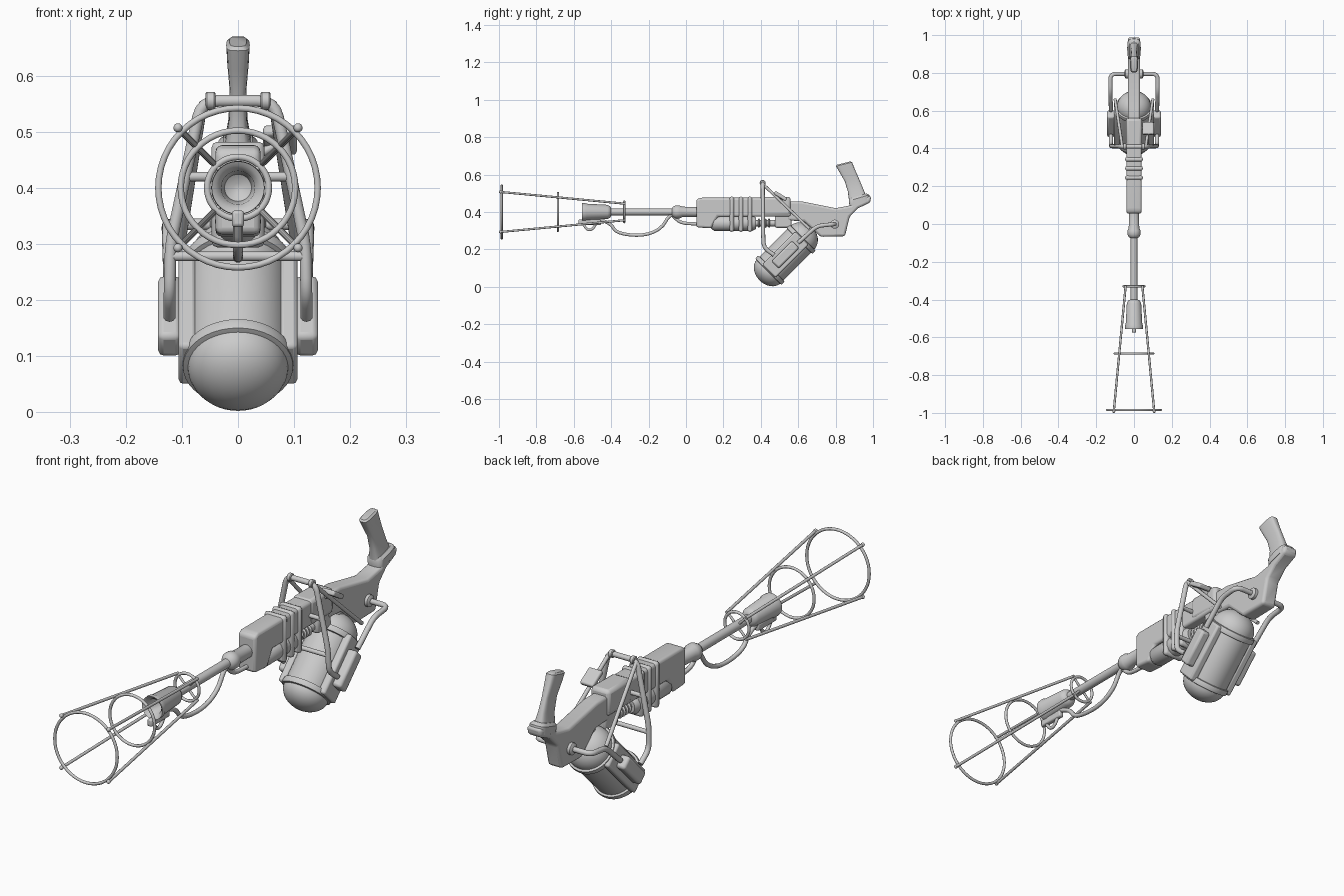
import bpy, bmesh, math
from mathutils import Vector, Matrix

if "Cube" in bpy.data.objects:
    bpy.data.objects.remove(bpy.data.objects["Cube"])

steel = bpy.data.materials.new("grey_metal")
steel.use_nodes = True
GREY = (0.6, 0.6, 0.6, 1)
steel.diffuse_color = GREY
steel.node_tree.nodes["Principled BSDF"].inputs["Base Color"].default_value = GREY

AXIS = 0.40                                   # height of the barrel line
TANK = Matrix.Translation((0, 0.535, 0.175)) @ Matrix.Rotation(math.radians(-45), 4, 'X')
BARREL = Matrix.Translation((0, 0, AXIS)) @ Matrix.Rotation(math.radians(-90), 4, 'X')


def finish(name, mesh, bevel=0, segments=2):
    ob = bpy.data.objects.new(name, mesh)
    bpy.context.collection.objects.link(ob)
    mesh.materials.clear()
    mesh.materials.append(steel)
    if bevel:
        mod = ob.modifiers.new("soft_edges", 'BEVEL')
        mod.width, mod.segments = bevel, segments
        mod.limit_method, mod.angle_limit = 'ANGLE', math.radians(25)
    bpy.ops.object.select_all(action='DESELECT')
    ob.select_set(True)
    bpy.context.view_layer.objects.active = ob
    bpy.ops.object.shade_smooth_by_angle(angle=math.radians(40))
    return ob


def from_bm(name, bm, bevel=0, segments=2):
    bmesh.ops.recalc_face_normals(bm, faces=bm.faces)
    mesh = bpy.data.meshes.new(name)
    bm.to_mesh(mesh)
    bm.free()
    return finish(name, mesh, bevel, segments)


def box(name, centre, size, bevel=0.006, frame=Matrix()):
    bm = bmesh.new()
    bmesh.ops.create_cube(bm, size=1)
    bm.transform(frame @ Matrix.Translation(centre) @ Matrix.Diagonal((*size, 1)))
    return from_bm(name, bm, bevel)


def slab(name, outline, half, bevel, segments=3):
    """Side outline (y, z) extruded across x."""
    bm = bmesh.new()
    face = bm.faces.new([bm.verts.new((-half, y, z)) for y, z in outline])
    out = bmesh.ops.extrude_face_region(bm, geom=[face])["geom"]
    bmesh.ops.translate(bm, vec=(2 * half, 0, 0),
                        verts=[v for v in out if isinstance(v, bmesh.types.BMVert)])
    return from_bm(name, bm, bevel, segments)


def bridge(bm, loops):
    for a, b in zip(loops, loops[1:]):
        for i in range(len(a)):
            j = (i + 1) % len(a)
            bm.faces.new((a[i], a[j], b[j], b[i]))


def lathe(name, profile, frame, sides=32):
    """Profile of (radius, distance along axis)."""
    bm = bmesh.new()
    loops = [[bm.verts.new((r * math.cos(math.tau * k / sides), r * math.sin(math.tau * k / sides), d))
              for k in range(sides)] for r, d in profile]
    bridge(bm, loops)
    bm.faces.new(loops[0])
    bm.faces.new(loops[-1])
    bm.transform(frame)
    return from_bm(name, bm)


def loft(name, sections, sides=20):
    """Rounded-square sections (y, z, half depth, half width, tilt) stacked upward."""
    bm = bmesh.new()
    loops = []
    for y, z, dy, dx, tilt in sections:
        loop = []
        for k in range(sides):
            c, s = math.cos(math.tau * k / sides), math.sin(math.tau * k / sides)
            u = math.copysign(abs(s) ** 0.55, s) * dy
            loop.append(bm.verts.new((math.copysign(abs(c) ** 0.55, c) * dx, y + u, z + u * tilt)))
        loops.append(loop)
    bridge(bm, loops)
    bm.faces.new(loops[0])
    bm.faces.new(loops[-1])
    return from_bm(name, bm)


def rounded(points, radius):
    pts = [Vector(p) for p in points]
    out = [pts[0]]
    for a, b, c in zip(pts, pts[1:], pts[2:]):
        p = b + (a - b).normalized() * min(radius, (a - b).length / 2)
        q = b + (c - b).normalized() * min(radius, (c - b).length / 2)
        out += [p * (1 - t) ** 2 + b * 2 * t * (1 - t) + q * t * t for t in (0, .25, .5, .75, 1)]
    return out + [pts[-1]]


def tube(name, points, radius, corner=0.03, closed=False):
    pts = points if closed else rounded(points, corner)
    curve = bpy.data.curves.new(name, 'CURVE')
    curve.dimensions = '3D'
    curve.bevel_depth, curve.bevel_resolution, curve.use_fill_caps = radius, 3, True
    line = curve.splines.new('POLY')
    line.points.add(len(pts) - 1)
    for p, co in zip(line.points, pts):
        p.co = (*co, 1)
    line.use_cyclic_u = closed
    temp = bpy.data.objects.new(name, curve)
    mesh = bpy.data.meshes.new_from_object(temp)
    bpy.data.objects.remove(temp)
    return finish(name, mesh)


def ring(name, centre, radius, thick):
    pts = [(radius * math.cos(math.tau * k / 48), centre, AXIS + radius * math.sin(math.tau * k / 48))
           for k in range(48)]
    return tube(name, pts, thick, closed=True)


def ball(name, centre, radius):
    bm = bmesh.new()
    bmesh.ops.create_uvsphere(bm, u_segments=16, v_segments=10, radius=radius)
    bm.transform(Matrix.Translation(centre))
    return from_bm(name, bm)


# Flame guard: three hoops and four flaring rods
for label, y, r in (("front", -0.985, 0.142), ("middle", -0.685, 0.102), ("rear", -0.33, 0.055)):
    ring(label + "_guard_hoop", y, r, 0.006)
for sx in (-1, 1):
    for sz in (-1, 1):
        tip = (sx * 0.107, -0.992, AXIS + sz * 0.107)
        tube("guard_rod", [tip, (sx * 0.044, -0.325, AXIS + sz * 0.044)], 0.006)
        ball("guard_rod_tip", tip, 0.008)
        tube("guard_spoke", [(sx * 0.04, -0.33, AXIS + sz * 0.04), (0, -0.33, AXIS)], 0.005)

# Nozzle, barrel and collars
lathe("nozzle", [(0.008, -0.47), (0.024, -0.48), (0.03, -0.54), (0.04, -0.552), (0.047, -0.556),
                 (0.048, -0.54), (0.044, -0.53), (0.038, -0.42), (0.03, -0.405), (0.018, -0.40)], BARREL)
lathe("barrel", [(0.018, -0.47), (0.018, -0.075), (0.027, -0.07), (0.035, -0.055), (0.035, -0.035),
                 (0.028, -0.02), (0.026, 0.08)], BARREL)

# Hoses and igniter
tube("fuel_hose", [(0, -0.46, 0.36), (0, -0.40, 0.335), (0, -0.37, 0.285), (0, -0.23, 0.27),
                   (0, -0.13, 0.31), (0, -0.09, 0.385), (0, -0.05, 0.38)], 0.009, 0.07)
tube("rear_hose", [(0, -0.07, 0.38), (0, -0.03, 0.34), (0, 0.08, 0.335)], 0.009, 0.04)
tube("igniter", [(0, -0.55, 0.335), (0, -0.525, 0.30), (0, -0.495, 0.31), (0, -0.47, 0.36)], 0.007, 0.02)
box("igniter_mount", (0, -0.515, 0.345), (0.022, 0.12, 0.03))

# Receiver body with pressure cylinder below
slab("receiver", [(0.055, 0.465), (0.075, 0.476), (0.56, 0.476), (0.56, 0.375), (0.17, 0.375),
                  (0.135, 0.312), (0.055, 0.318)], 0.04, 0.014)
box("rear_receiver", (0, 0.485, 0.43), (0.086, 0.15, 0.10), 0.014)
lathe("pressure_cylinder", [(0.025, 0.13), (0.041, 0.15), (0.041, 0.355), (0.03, 0.375)],
      Matrix.Translation((0, 0, -0.06)) @ BARREL, 24)
lathe("piston", [(0.017, 0.36), (0.017, 0.55)], Matrix.Translation((0, 0, -0.06)) @ BARREL, 16)
for k in range(4):
    y = 0.385 + k * 0.018
    lathe("piston_coil", [(0.02, y), (0.026, y + 0.005), (0.02, y + 0.01)],
          Matrix.Translation((0, 0, -0.06)) @ BARREL, 16)
for y in (0.245, 0.294, 0.342):
    box("clamp_band", (0, y, 0.388), (0.094, 0.024, 0.188), 0.01)
box("trigger_block", (0, 0.52, 0.35), (0.06, 0.09, 0.07), 0.01)
tilt = Matrix.Translation((0.075, 0.505, 0.485)) @ Matrix.Rotation(math.radians(-32), 4, 'X')
box("side_lever", (0, 0, 0), (0.06, 0.075, 0.02), 0.006, tilt)
tube("lever_arm", [(0.02, 0.51, 0.45), (0.075, 0.505, 0.48)], 0.008)

# Stock and upright grip
slab("stock", [(0.54, 0.456), (0.62, 0.456), (0.80, 0.42), (0.88, 0.435), (0.93, 0.475), (0.99, 0.485),
               (0.985, 0.45), (0.92, 0.42), (0.875, 0.375), (0.85, 0.27), (0.72, 0.267),
               (0.63, 0.35), (0.54, 0.355)], 0.033, 0.012)
loft("grip_collar", [(0.93, 0.445, 0.055, 0.036, 0.3), (0.925, 0.475, 0.055, 0.036, 0.3),
                     (0.92, 0.485, 0.045, 0.026, 0.3)])
loft("grip", [(0.918, 0.47, 0.046, 0.026, 0.25), (0.905, 0.52, 0.04, 0.017, 0.25),
              (0.885, 0.575, 0.037, 0.015, 0.25), (0.862, 0.62, 0.04, 0.019, 0.25),
              (0.845, 0.655, 0.043, 0.021, 0.25), (0.843, 0.661, 0.036, 0.015, 0.25)])

# Tilted fuel tank with domed ends and bands
dome = [(math.cos(a), math.sin(a)) for a in (math.radians(d) for d in range(0, 88, 12))]
lathe("fuel_tank", [(0.09 * c, -0.13 - 0.07 * s) for c, s in reversed(dome)]
      + [(0.09 * c, 0.12 + 0.08 * s) for c, s in dome], TANK, 40)
for d in (-0.122, 0.112):
    lathe("tank_band", [(0.085, d - 0.014), (0.098, d - 0.011), (0.1, d), (0.098, d + 0.011),
                        (0.085, d + 0.014)], TANK, 40)
for s in (-1, 1):
    box("tank_side_plate", (s * 0.09, 0, -0.005), (0.032, 0.10, 0.25), 0.008, TANK)
    box("tank_side_pad", (s * 0.122, 0, -0.005), (0.042, 0.055, 0.155), 0.01, TANK)
box("tank_mount", (0, 0.66, 0.34), (0.05, 0.09, 0.06), 0.01)

# Tubular carrying frame
for s in (-1, 1):
    tube("frame_front_leg", [(0, 0.41, 0.555), (s * 0.065, 0.41, 0.555), (s * 0.12, 0.412, 0.30),
                             (s * 0.122, 0.415, 0.21), (s * 0.122, 0.47, 0.17)], 0.011)
    tube("frame_brace", [(s * 0.062, 0.41, 0.55), (s * 0.10, 0.66, 0.31)], 0.008)
    tube("rear_bar", [(0, 0.795, 0.335), (s * 0.125, 0.795, 0.335), (s * 0.125, 0.70, 0.325),
                      (s * 0.122, 0.60, 0.235)], 0.011)
    lathe("stock_boss", [(0.024, 0.025), (0.024, 0.045), (0.016, 0.05)],
          Matrix.Translation((0, 0.795, 0.335)) @ Matrix.Rotation(s * math.pi / 2, 4, 'Y'), 20)
    lathe("top_bar_sleeve", [(0.013, 0.04), (0.016, 0.043), (0.016, 0.055), (0.013, 0.058)],
          Matrix.Translation((0, 0.41, 0.555)) @ Matrix.Rotation(s * math.pi / 2, 4, 'Y'), 20)
for half, z in ((0.118, 0.278), (0.09, 0.42)):
    tube("frame_crossbar", [(-half, 0.412, z), (half, 0.412, z)], 0.009)
